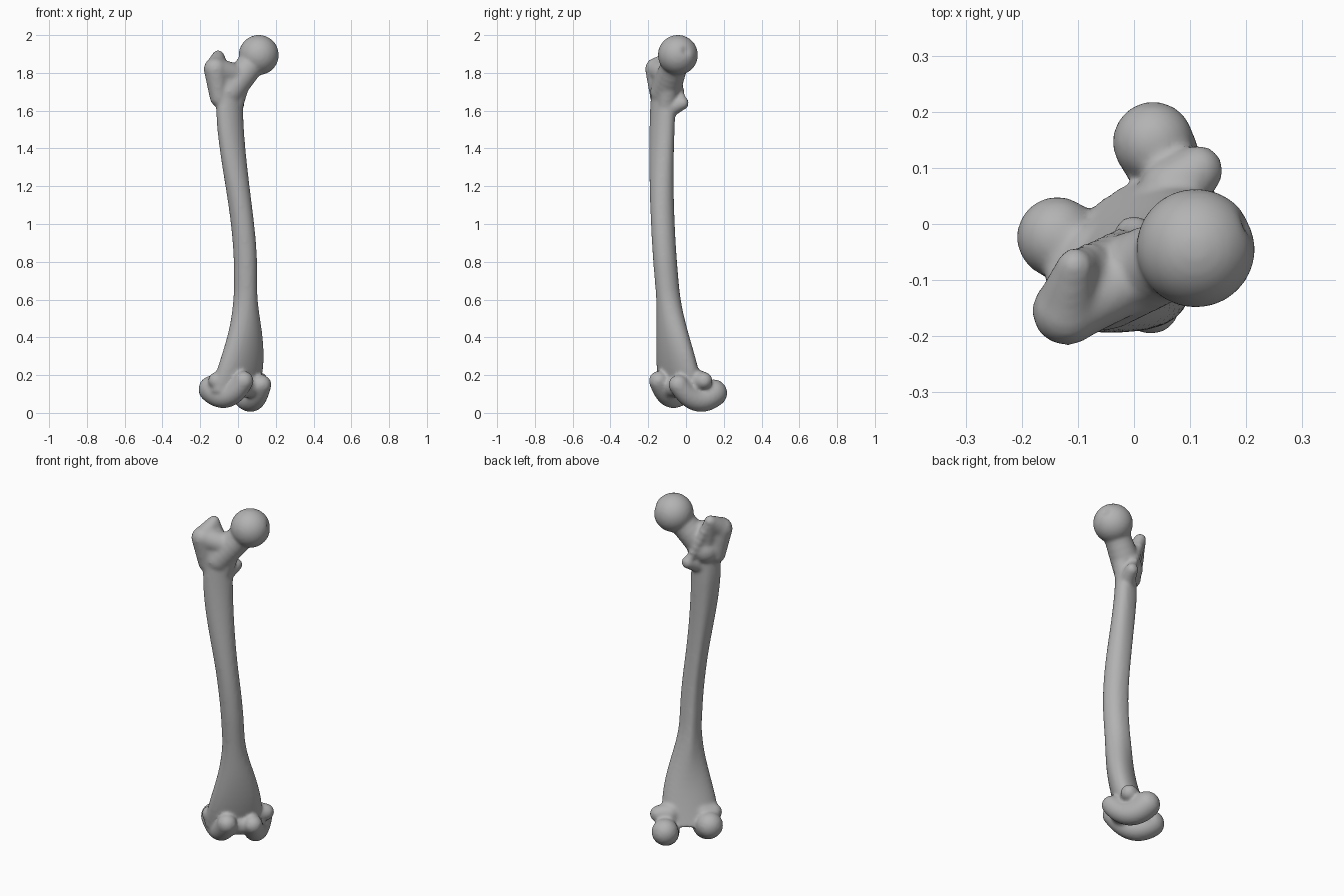
import bpy, bmesh, math
from mathutils import Vector, Matrix

start_cube = bpy.data.objects.get("Cube")
if start_cube:
    bpy.data.objects.remove(start_cube)

# The knee end is turned about the upright axis
turn = Matrix.Rotation(math.radians(40), 3, "Z")
bone_bm = bmesh.new()


def ease(start, end, value):
    """Smooth step from zero at start to one at end."""
    t = min(max((value - start) / (end - start), 0), 1)
    return t * t * (3 - 2 * t)


def knee(inner, back, height):
    """Point in the turned frame of the knee end."""
    return turn @ Vector((inner, back, height))


def ball(centre, radius, detail=3):
    place = Matrix.Translation(centre)
    made = bmesh.ops.create_icosphere(bone_bm, subdivisions=detail,
                                      radius=radius, matrix=place)
    return made["verts"]


def limb(start, end, start_radius, end_radius, steps=8):
    """Tapered round bar made of overlapping balls."""
    for step in range(steps + 1):
        t = step / steps
        radius = start_radius + (end_radius - start_radius) * t
        ball(start.lerp(end, t), radius)


def shaft_ring(z, sides=40):
    """Cross-section of the shaft, with its bow, flare and rear crest."""
    flare = ease(0.67, 0.15, z)
    upper = ease(1, 1.6, z)
    bow_x = 0.04 - 0.085 * ease(0.75, 1.65, z) - 0.4 * max(0, 0.5 - z) ** 2
    bow_y = 0.075 * (z - 1.3) ** 2 - 0.13
    centre = Vector((bow_x, bow_y, z))
    half_width = 0.06 + 0.09 * flare + 0.02 * upper
    half_depth = 0.064 + 0.015 * flare - 0.008 * upper
    crest = 0.16 * ease(0.3, 0.6, z) * ease(1.7, 1.5, z)
    ring = []
    for side in range(sides):
        angle = math.tau * side / sides
        swell = 1 + crest * max(0, math.sin(angle)) ** 10
        offset = knee(half_width * math.cos(angle),
                      half_depth * math.sin(angle) * swell, 0)
        ring.append(bone_bm.verts.new(centre + offset))
    return ring


# Shaft
SHAFT_BOTTOM, SHAFT_TOP, SHAFT_STEPS = 0.11, 1.76, 40
rings = []
for step in range(SHAFT_STEPS + 1):
    t = step / SHAFT_STEPS
    rings.append(shaft_ring(SHAFT_BOTTOM + (SHAFT_TOP - SHAFT_BOTTOM) * t))
for low, high in zip(rings, rings[1:]):
    for side in range(len(low)):
        bone_bm.faces.new((low[side - 1], low[side], high[side], high[side - 1]))
bone_bm.faces.new(reversed(rings[0]))
bone_bm.faces.new(rings[-1])

# Landmarks of the hip end
head = Vector((0.11, -0.043, 1.895))
neck_base = Vector((-0.05, -0.11, 1.7))
neck_middle = head.lerp(neck_base, 0.6)
shaft_top = Vector((-0.03, -0.11, 1.6))
outer_root = Vector((-0.1, -0.14, 1.67))
outer_knob = Vector((-0.12, -0.155, 1.82))
outer_tip = Vector((-0.105, -0.075, 1.888))
inner_knob = Vector((0, -0.02, 1.64))

# Round head with a small pit on its inner side
pit = Vector((0.9, 0.4, 0.2)).normalized()
for vert in ball(head, 0.106, detail=5):
    away = (vert.co - head).angle(pit)
    vert.co -= pit * 0.016 * math.exp(-(away / 0.17) ** 2)

# Neck and its underside
limb(head, neck_base, 0.07, 0.08)
limb(neck_middle, shaft_top, 0.06, 0.05)

# Greater trochanter, hooked over at the top
limb(outer_root, outer_knob, 0.05, 0.062)
limb(outer_knob, outer_tip, 0.06, 0.033)
limb(outer_knob, neck_middle, 0.06, 0.065)
limb(outer_tip, neck_base, 0.033, 0.06)

# Lesser trochanter and the ridge that joins the two
limb(inner_knob, shaft_top, 0.036, 0.05)
limb(inner_knob, outer_tip, 0.025, 0.03)

# Condyles curling from front to back, with a bony knob beside each
CONDYLE_STEPS = 20
for side in (-1, 1):
    for step in range(CONDYLE_STEPS + 1):
        t = step / CONDYLE_STEPS
        shift = 0.01 * side
        height = 0.08 + 0.22 * (t - 0.6) ** 2 - shift
        centre = knee(side * (0.07 + 0.05 * t), 0.2 * t - 0.12 + shift, height)
        ball(centre, 0.053 + 0.02 * t)
    limb(knee(side * 0.09, 0, 0.17), knee(side * 0.148, 0, 0.17), 0.06, 0.046)

# Floor of the groove between the condyles
limb(knee(-0.06, -0.07, 0.14), knee(0.06, -0.07, 0.14), 0.06, 0.06)

bone_mesh = bpy.data.meshes.new("thigh_bone")
bone_bm.to_mesh(bone_mesh)
bone_bm.free()
bone = bpy.data.objects.new("thigh_bone", bone_mesh)
bpy.context.collection.objects.link(bone)

# Fuse the parts into one soft surface
fuse = bone.modifiers.new("fuse", "REMESH")
fuse.mode = "VOXEL"
fuse.voxel_size = 0.009
fuse.use_smooth_shade = True
soften = bone.modifiers.new("soften", "SMOOTH")
soften.factor = 0.5
soften.iterations = 10

# Colour
grey = (0.45, 0.45, 0.45, 1)
bone_grey = bpy.data.materials.new("bone_grey")
bone_grey.use_nodes = True
bone_grey.diffuse_color = grey
shader = bone_grey.node_tree.nodes["Principled BSDF"]
shader.inputs["Base Color"].default_value = grey
bone_mesh.materials.append(bone_grey)
